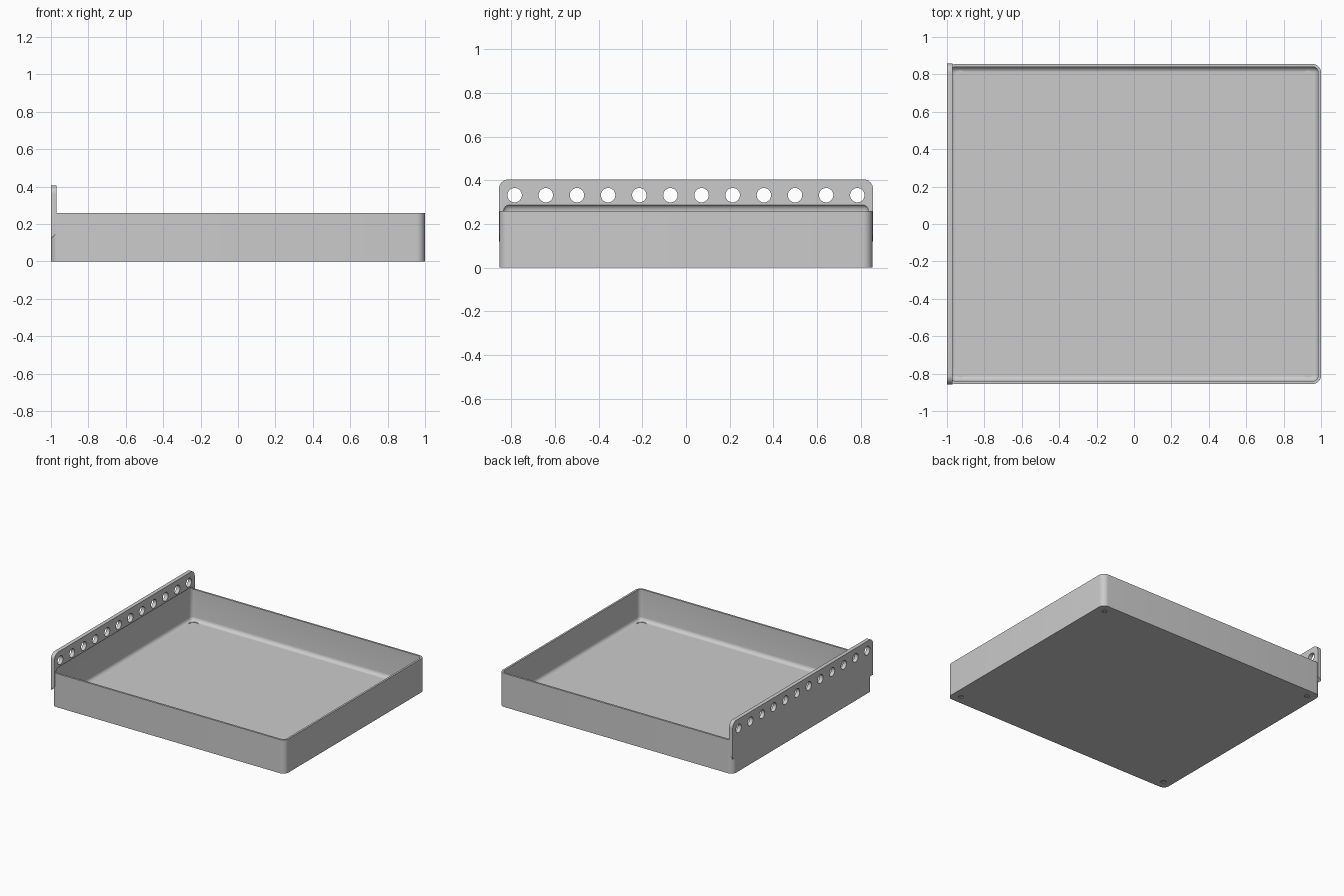
import bpy, bmesh, math
from mathutils import Matrix

old = bpy.data.objects.get("Cube")
if old:
    bpy.data.objects.remove(old, do_unlink=True)

HALF_Y = 0.855      # half depth of the tray
RIM = 0.26          # height of the tray rim
TOP = 0.405         # height of the hanging flange
WALL = 0.015
ROUND = 0.045       # outer corner radius

grey = bpy.data.materials.new("light grey")
grey.use_nodes = True
grey.diffuse_color = (0.6, 0.6, 0.6, 1)
grey.node_tree.nodes["Principled BSDF"].inputs["Base Color"].default_value = (0.6, 0.6, 0.6, 1)


def make(name, bm):
    bmesh.ops.recalc_face_normals(bm, faces=bm.faces)
    mesh = bpy.data.meshes.new(name)
    bm.to_mesh(mesh)
    bm.free()
    mesh.materials.append(grey)
    ob = bpy.data.objects.new(name, mesh)
    bpy.context.collection.objects.link(ob)
    return ob


def box(low, high):
    bm = bmesh.new()
    bmesh.ops.create_cube(bm, size=1)
    for v in bm.verts:
        v.co = [(a + b) / 2 + c * (b - a) for a, b, c in zip(low, high, v.co)]
    return bm


def round_edges(bm, radius, rule, segments=8):
    edges = [e for e in bm.edges if rule(*[v.co for v in e.verts])]
    bmesh.ops.bevel(bm, geom=edges, offset=radius, segments=segments,
                    profile=0.5, affect='EDGES')


def add_cone(bm, r_low, r_high, depth, matrix, segments=32):
    bmesh.ops.create_cone(bm, cap_ends=True, segments=segments, radius1=r_low,
                          radius2=r_high, depth=depth, matrix=matrix)


def combine(target, tool, operation):
    """Boolean the tool into the target, bake it and drop the tool."""
    tool.hide_render = True
    mod = target.modifiers.new("combine", 'BOOLEAN')
    mod.operation, mod.solver, mod.object = operation, 'EXACT', tool
    graph = bpy.context.evaluated_depsgraph_get()
    baked = bpy.data.meshes.new_from_object(target.evaluated_get(graph))
    target.modifiers.clear()
    target.data = baked
    bpy.data.objects.remove(tool, do_unlink=True)


# Tray block with rounded upright corners
bm = box((-0.999, -HALF_Y, 0), (1, HALF_Y, RIM))
round_edges(bm, ROUND, lambda a, b: abs(a.z - b.z) > 0.1)
tray = make("tray", bm)

# Tall flange on one side: rounded upper corners, sloping underside
end = HALF_Y + 0.002
bm = box((-1, -end, 0.12), (-0.97, end, TOP))
round_edges(bm, ROUND, lambda a, b: abs(a.x - b.x) > 0.01 and min(a.z, b.z) > 0.3)
for v in bm.verts:
    if v.co.z < 0.13 and v.co.x > -0.98:
        v.co.z += 0.03
combine(tray, make("flange", bm), 'UNION')

# Hollow with softened edges, cutting a little way into the flange
bm = box((-1 + WALL, -HALF_Y + WALL, 0.02), (1 - WALL, HALF_Y - WALL, 0.291))
round_edges(bm, 0.03, lambda a, b: True, 6)
combine(tray, make("hollow_cutter", bm), 'DIFFERENCE')

# Row of round holes through the flange
bm = bmesh.new()
sideways = Matrix.Rotation(math.pi / 2, 4, 'Y')
for i in range(12):
    y = -0.785 + i * 1.57 / 11
    add_cone(bm, 0.033, 0.033, 0.2, Matrix.Translation((-1, y, 0.332)) @ sideways)
combine(tray, make("flange_hole_cutter", bm), 'DIFFERENCE')

# Countersunk screw holes in the floor corners
corners = [(x, y) for x in (-0.93, 0.93) for y in (-0.785, 0.785)]
for r_low, r_high, low, high in ((0.018, 0.018, -0.05, 0.1),
                                 (0.015, 0.035, 0.001, 0.018),
                                 (0.035, 0.035, 0.0175, 0.08)):
    bm = bmesh.new()
    for x, y in corners:
        add_cone(bm, r_low, r_high, high - low,
                 Matrix.Translation((x, y, (low + high) / 2)))
    combine(tray, make("screw_hole_cutter", bm), 'DIFFERENCE')

# Smooth the curves, keep the corners crisp
bpy.ops.object.select_all(action='DESELECT')
tray.select_set(True)
bpy.context.view_layer.objects.active = tray
bpy.ops.object.shade_smooth_by_angle(angle=math.radians(30))
